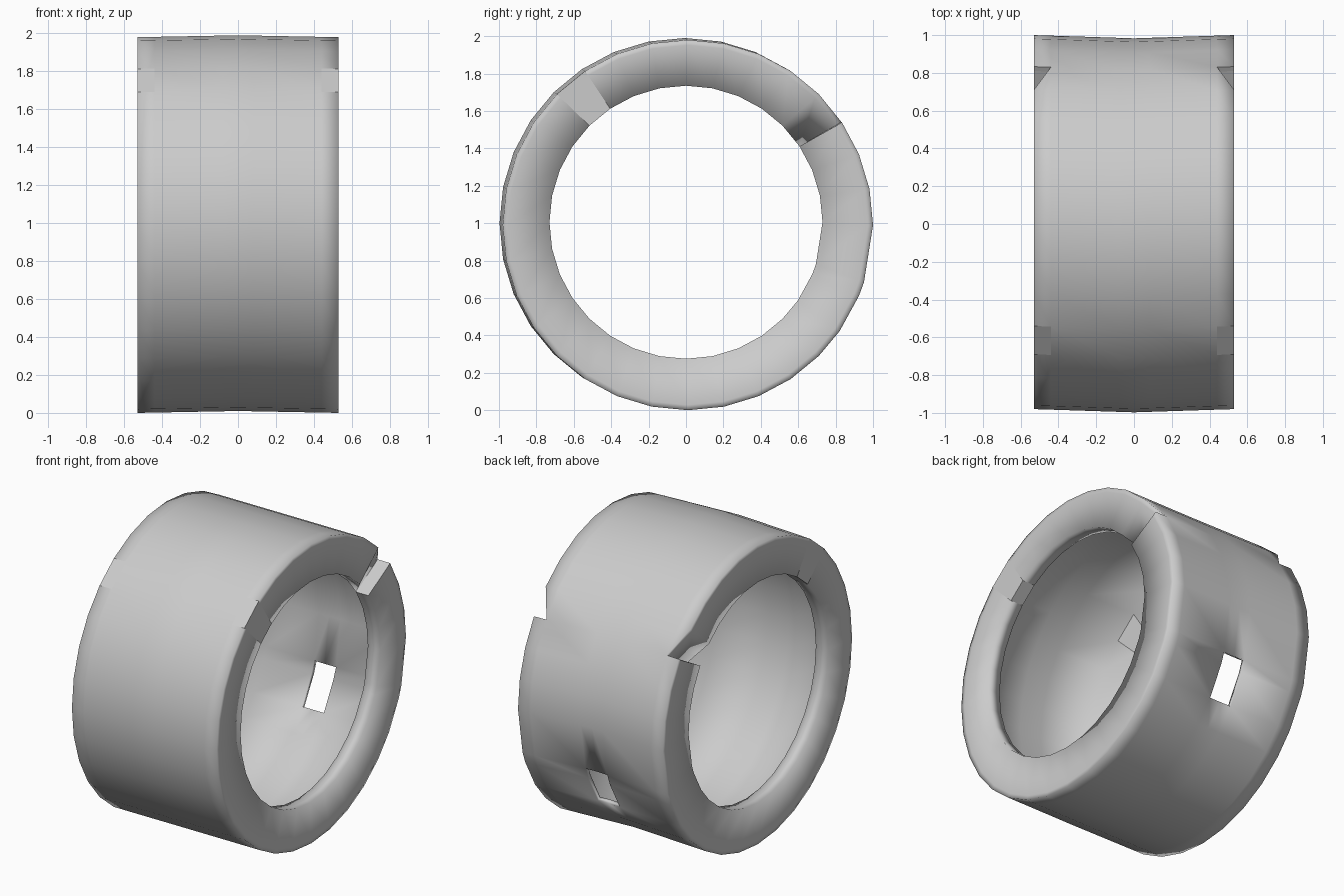
import bpy, bmesh
from math import cos, sin, atan2, degrees, radians

if "Cube" in bpy.data.objects:
    bpy.data.objects.remove(bpy.data.objects["Cube"])

SEG = 32
XS = [-0.53, -0.44, -0.08, 0.0, 0.08, 0.44, 0.53]     # stations across the width
RS = [0.73, 0.962, 0.99]                              # lip, inner wall, outer wall
ANG = [360 / SEG * i for i in range(SEG)]
ANG[31], ANG[29] = 342, 325                           # edges of the back hole
COLS, LAYERS = len(XS) - 1, len(RS) - 1
RIMS = (0, COLS - 1)
STEP, HOLE = 3, (29, 30)
CREASES = (33.75, 123.75, 135.0)                      # step and inset block on each rim


def solid(i, k, l):
    """True where the cuff has material."""
    if not (0 <= k < COLS and 0 <= l < LAYERS):
        return False
    if l == 0 and k not in RIMS:                      # hollow channel between the two lips
        return False
    if i % SEG in HOLE and k in (2, 3):               # hole in the back wall
        return False
    return True


def wedge(i, k):
    return i % SEG == STEP and k in RIMS


def point(i, k, l, cell):
    x = XS[k]
    if wedge(*cell) and i == STEP and k in (0, COLS):  # rim steps in, then ramps out
        x = XS[1] if k == 0 else XS[-2]
    t, r = radians(ANG[i % SEG]), RS[l]
    f = 1 - abs(x) / 0.53                              # slight offset of the middle loop
    cy, cz = (0.01 - 0.017 * f, 0.99 + 0.01 * f) if l else (0, 1.005)
    return (x, cy + r * cos(t), cz + r * sin(t))


bm = bmesh.new()


def face(corners, cell):
    pts = []
    for c in corners:
        p = point(*c, cell)
        if p not in pts:
            pts.append(p)
    if len(pts) > 2:
        bm.faces.new([bm.verts.new(p) for p in pts]).smooth = True


# Skin every solid cell wherever its neighbour is empty
for i in range(SEG):
    for k in range(COLS):
        for l in range(LAYERS):
            if not solid(i, k, l):
                continue
            c = (i, k)
            for d in (0, 1):
                if not solid(i, k, l + 2 * d - 1):
                    face([(i, k, l + d), (i + 1, k, l + d),
                          (i + 1, k + 1, l + d), (i, k + 1, l + d)], c)
                if not solid(i, k + 2 * d - 1, l):
                    face([(i, k + d, l), (i + 1, k + d, l),
                          (i + 1, k + d, l + 1), (i, k + d, l + 1)], c)
                n = i + 2 * d - 1
                if not solid(n, k, l) or (d == 1 and wedge(n, k)):
                    face([(i + d, k, l), (i + d, k + 1, l),
                          (i + d, k + 1, l + 1), (i + d, k, l + 1)], c)

bmesh.ops.remove_doubles(bm, verts=bm.verts, dist=0.0005)
bmesh.ops.recalc_face_normals(bm, faces=bm.faces)


# Sharp edges around the step and the inset block
def on_crease(v):
    a = degrees(atan2(v.co.z - 1, v.co.y)) % 360
    return abs(v.co.x) > 0.43 and any(abs(a - c) < 1.5 for c in CREASES)


for e in bm.edges:
    if all(on_crease(v) for v in e.verts):
        e.smooth = False

mesh = bpy.data.meshes.new("cuff_ring")
bm.to_mesh(mesh)
bm.free()
ring = bpy.data.objects.new("cuff_ring", mesh)
bpy.context.collection.objects.link(ring)
